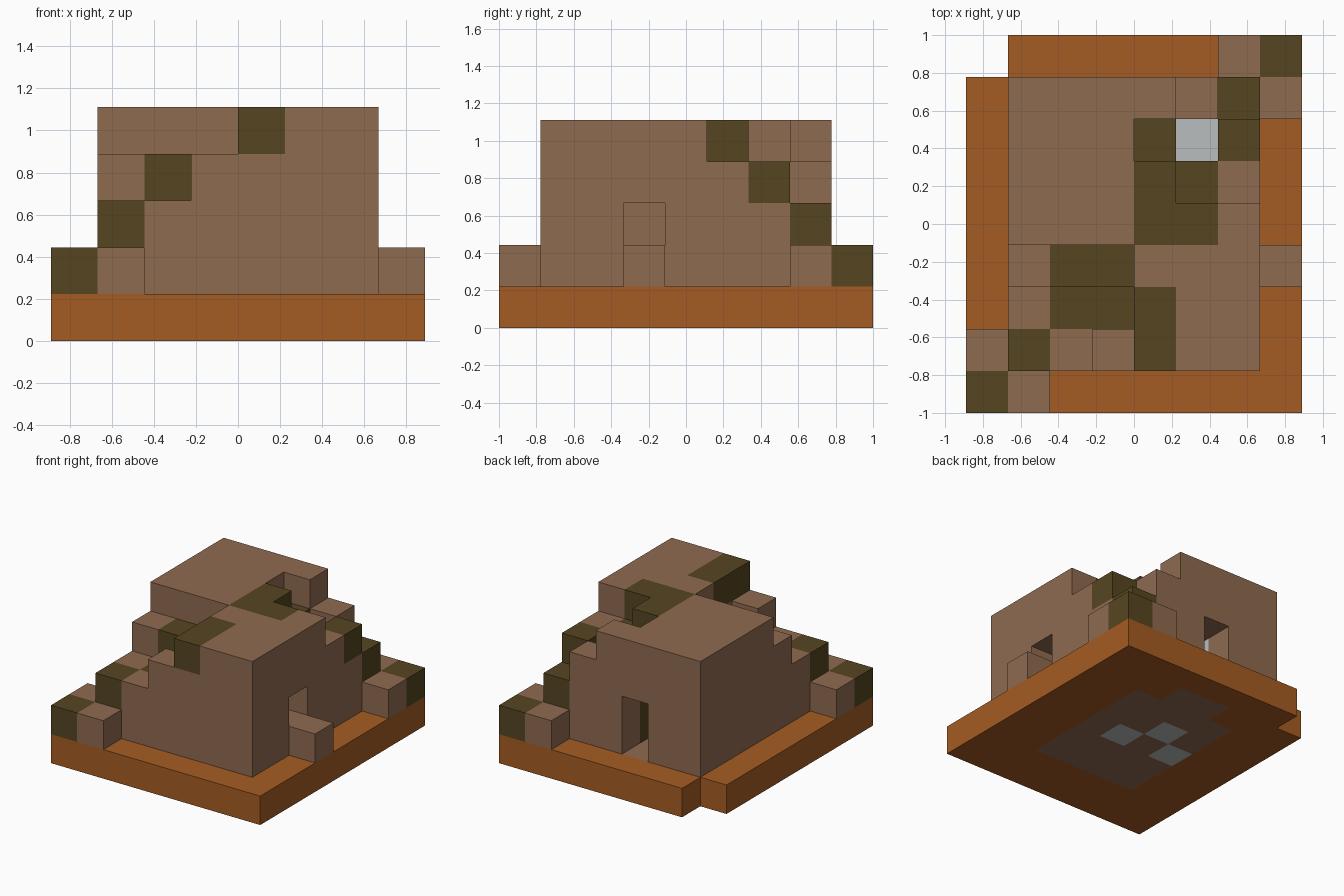
import bpy
import bmesh
from mathutils import Vector

cube = bpy.data.objects.get("Cube")
if cube:
    bpy.data.objects.remove(cube, do_unlink=True)

UNIT = 2 / 9          # edge of one building block
PLAN = [              # front row first; letter = stack height, capital = path block on top
    "Bbaaaaaa",
    "bCcdEeea",
    "acCCEeea",
    "adDDeeeb",
    "aeeeEEea",
    "aeeeEDda",
    "aeeeDcDa",
    "aeeeedCb",
    ".aaaaabB",
]
COLS, ROWS = len(PLAN[0]), len(PLAN)


def material(name, rgb):
    lin = [((c / 255 + 0.055) / 1.055) ** 2.4 for c in rgb]
    mat = bpy.data.materials.new(name)
    mat.use_nodes = True
    mat.diffuse_color = (*lin, 1)
    mat.node_tree.nodes["Principled BSDF"].inputs["Base Color"].default_value = (*lin, 1)
    return mat


MATERIALS = {
    "base": material("orange clay", (165, 92, 34)),
    "walls": material("brown stone", (143, 107, 80)),
    "floor": None,
    "path_steps": material("dark olive", (86, 69, 33)),
    "pillars": material("light grey", (185, 190, 191)),
    "floor_tiles": None,
}
MATERIALS["floor"] = MATERIALS["walls"]
MATERIALS["floor_tiles"] = MATERIALS["pillars"]

blocks = {}


def fill(part, xs, ys, zs):
    """Set a box of blocks to a part, or clear it when part is None."""
    for i in xs:
        for j in ys:
            for k in zs:
                if part:
                    blocks[i, j, k] = part
                else:
                    blocks.pop((i, j, k), None)


# Solid stacks from the plan
for j, row in enumerate(PLAN):
    for i, letter in enumerate(row):
        height = ".abcde".index(letter.lower())
        fill("walls", [i], [j], range(1, height))
        if height:
            fill("base", [i], [j], [0])
        if letter.isupper():
            fill("path_steps", [i], [j], [height - 1])

# Hollow room, keeping one block of roof over it
room_x, room_y = range(2, 6), range(2, 7)
for i in room_x:
    for j in room_y:
        height = ".abcde".index(PLAN[j][i].lower())
        fill(None, [i], [j], range(1, min(3, height - 1)))

# Doorway at the back and window at the side
fill(None, [3], [7], [1, 2])
fill(None, [6], [3], [2])

# Room floor with pale tiles
fill("floor", room_x, room_y, [0])
fill("floor", [3, 4], [7], [0])
for i, j in ((4, 4), (3, 5), (2, 4)):
    fill("floor_tiles", [i], [j], [0])

# Pale corner pillars and the inner stair column
for i in (2, 5):
    fill("pillars", [i], [6], [1, 2])
fill("path_steps", [4], [6], [1, 2, 3])


def build(part):
    """Mesh the exposed block sides of one part and merge flat neighbours."""
    bm = bmesh.new()
    for cell, owner in blocks.items():
        if owner != part:
            continue
        for axis in range(3):
            for side in (0, 1):
                near = list(cell)
                near[axis] += 2 * side - 1
                if tuple(near) in blocks:
                    continue
                u, v = (axis + 1) % 3, (axis + 2) % 3
                corners = []
                for du, dv in ((0, 0), (1, 0), (1, 1), (0, 1)):
                    p = Vector(cell)
                    p[axis] += side
                    p[u] += du
                    p[v] += dv
                    corners.append((p - Vector((COLS / 2, ROWS / 2, 0))) * UNIT)
                if not side:
                    corners.reverse()
                bm.faces.new([bm.verts.new(c) for c in corners])
    bmesh.ops.remove_doubles(bm, verts=bm.verts, dist=UNIT / 100)
    bmesh.ops.dissolve_limit(bm, angle_limit=0.01, verts=bm.verts, edges=bm.edges)
    mesh = bpy.data.meshes.new(part)
    bm.to_mesh(mesh)
    bm.free()
    mesh.materials.append(MATERIALS[part])
    obj = bpy.data.objects.new(part, mesh)
    bpy.context.collection.objects.link(obj)


for part in MATERIALS:
    build(part)
